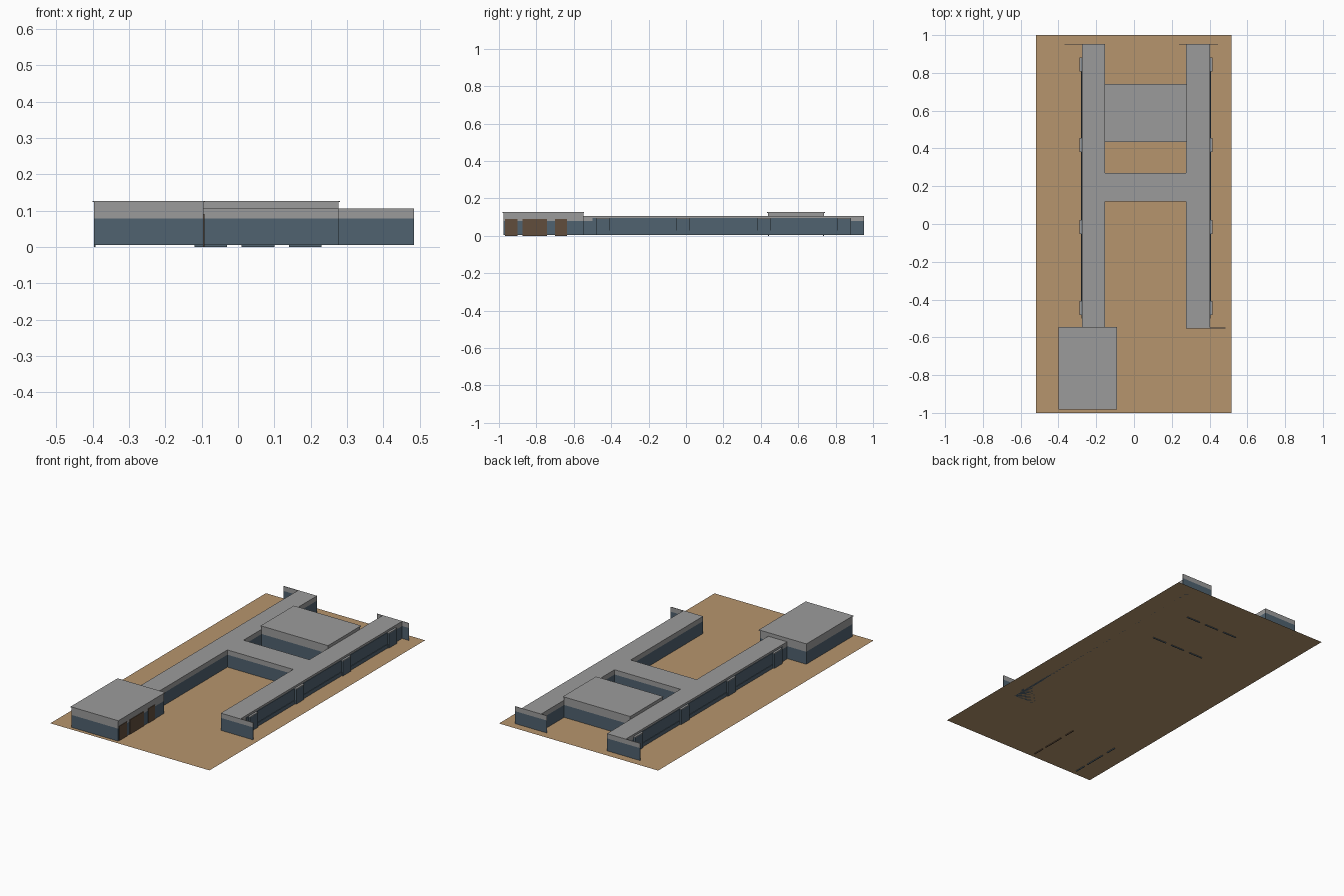
import bpy, bmesh

if "Cube" in bpy.data.objects:
    bpy.data.objects.remove(bpy.data.objects["Cube"])


def material(name, rgb):
    m = bpy.data.materials.new(name)
    m.diffuse_color = (*rgb, 1)
    m.use_nodes = True
    m.node_tree.nodes["Principled BSDF"].inputs["Base Color"].default_value = m.diffuse_color
    return m


TAN = material("tan_ground", (0.47, 0.30, 0.155))
GREY = material("roof_grey", (0.33, 0.33, 0.33))
BLUE = material("slate_blue_wall", (0.08, 0.122, 0.16))
BROWN = material("brown_door", (0.12, 0.075, 0.045))

GROUND, BAND, LOW, HIGH = 0.005, 0.078, 0.106, 0.127


def boxes(name, mat, spans):
    """One object made of boxes given as (x0, x1, y0, y1, z0, z1)."""
    bm = bmesh.new()
    for x0, x1, y0, y1, z0, z1 in spans:
        for v in bmesh.ops.create_cube(bm, size=1)["verts"]:
            v.co = (x0 if v.co.x < 0 else x1,
                    y0 if v.co.y < 0 else y1,
                    z0 if v.co.z < 0 else z1)
    mesh = bpy.data.meshes.new(name)
    bm.to_mesh(mesh)
    bm.free()
    mesh.materials.append(mat)
    ob = bpy.data.objects.new(name, mesh)
    bpy.context.collection.objects.link(ob)
    return ob


def block(name, x0, x1, y0, y1, top, lip=0.0):
    """Blue wall, grey fascia and an optional thin overhanging roof slab."""
    boxes(name + "_walls", BLUE, [(x0, x1, y0, y1, GROUND, BAND)])
    spans = [(x0, x1, y0, y1, BAND, top - (0.004 if lip else 0))]
    if lip:
        spans.append((x0 - lip, x1 + lip, y0 - lip, y1 + lip, top - 0.004, top))
    boxes(name + "_roof", GREY, spans)


# Flat site
bpy.ops.mesh.primitive_plane_add(size=1, location=(-0.002, 0, GROUND))
site = bpy.context.object
site.name = "site_ground"
site.scale = (1.034, 2, 1)
site.data.materials.append(TAN)

# Main volumes
block("left_wing", -0.275, -0.153, -0.545, 0.95, LOW)
block("right_wing", 0.275, 0.402, -0.55, 0.95, LOW)
block("link_wing", -0.153, 0.275, 0.12, 0.27, LOW)
block("central_hall", -0.153, 0.277, 0.438, 0.738, HIGH, 0.004)
block("front_hall", -0.397, -0.095, -0.977, -0.549, HIGH, 0.004)

# Window bands, low sills and projecting bays on the outer side of each wing
BAYS = [-0.445, -0.015, 0.418, 0.845]
for name, x, s in (("left", -0.275, -1), ("right", 0.402, 1)):
    def outward(depth):
        return tuple(sorted((x - s * 0.002, x + s * depth)))
    boxes(name + "_window_band", BLUE, [(*outward(0.003), -0.5, 0.878, GROUND, 0.094)])
    boxes(name + "_bays", BLUE,
          [(*outward(0.013), y - 0.037, y + 0.037, GROUND, 0.09) for y in BAYS])
    boxes(name + "_bay_caps", GREY,
          [(*outward(0.013), y - 0.037, y + 0.037, 0.09, 0.094) for y in BAYS])
    boxes(name + "_sills", BLUE,
          [(*outward(0.006), a + 0.037, b - 0.037, GROUND, 0.027)
           for a, b in zip(BAYS, BAYS[1:])])

# End screen walls that run past the wing corners
FINS = [("right_front", 0.275, 0.484, -0.552),
        ("right_back", 0.237, 0.445, 0.949),
        ("left_back", -0.368, -0.153, 0.949)]
for name, x0, x1, y in FINS:
    boxes(name + "_screen", BLUE, [(x0, x1, y, y + 0.003, GROUND, BAND)])
    boxes(name + "_screen_band", GREY, [(x0, x1, y, y + 0.003, BAND, LOW)])

# Doors of the front hall
DOORS = [(-0.968, -0.9), (-0.873, -0.742), (-0.7, -0.637)]
boxes("front_hall_doors", BROWN,
      [(-0.097, -0.092, a, b, 0, 0.09) for a, b in DOORS])

# Thresholds that dip just under the ground
boxes("thresholds", BLUE,
      [(-0.397, -0.392, a, b, 0, 0.02) for a, b in DOORS] +
      [(x, x + 0.09, y, y + 0.005, 0, 0.02)
       for x in (-0.12, 0.01, 0.14) for y in (0.438, 0.733)])
